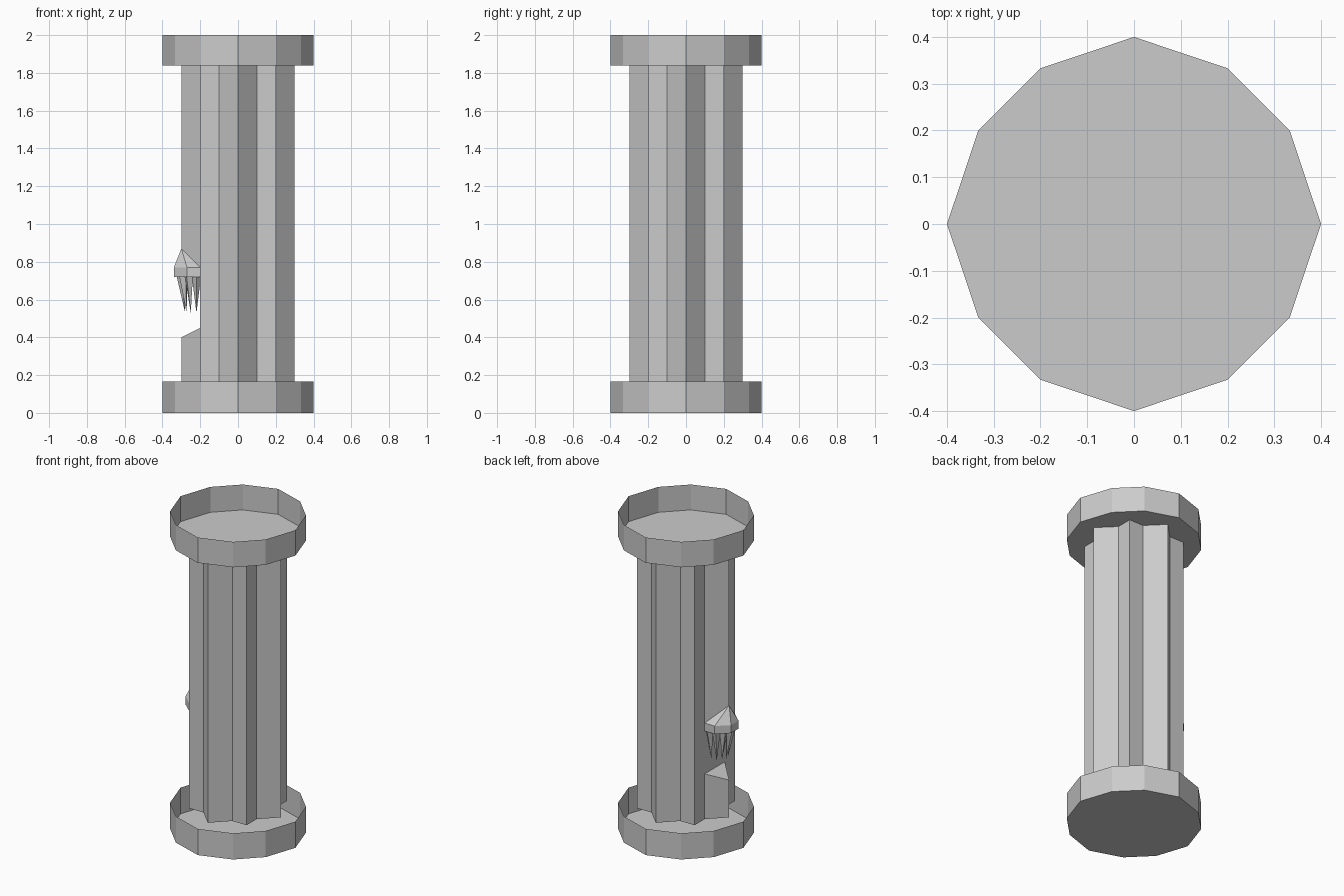
import bpy, bmesh, math
from mathutils import Vector

cube = bpy.data.objects.get("Cube")
if cube:
    bpy.data.objects.remove(cube, do_unlink=True)

stone = bpy.data.materials.new("grey_stone")
stone.use_nodes = True
GREY = (0.6, 0.6, 0.6, 1)
stone.diffuse_color = GREY
stone.node_tree.nodes["Principled BSDF"].inputs["Base Color"].default_value = GREY


def finish(name, bm):
    mesh = bpy.data.meshes.new(name)
    bm.to_mesh(mesh)
    bm.free()
    mesh.materials.append(stone)
    obj = bpy.data.objects.new(name, mesh)
    bpy.context.collection.objects.link(obj)
    return obj


def walls(bm, outline, low, high):
    """Upright walls round an anticlockwise outline; low and high give z per corner."""
    bottom = [bm.verts.new((x, y, z)) for (x, y), z in zip(outline, low)]
    top = [bm.verts.new((x, y, z)) for (x, y), z in zip(outline, high)]
    n = len(outline)
    for i in range(n):
        j = (i + 1) % n
        bm.faces.new((bottom[i], bottom[j], top[j], top[i]))
    return bottom, top


def quarter_turns(points):
    """Repeat one quarter of an outline four times round the axis."""
    out = []
    for _ in range(4):
        out += points
        points = [(-y, x) for x, y in points]
    return out


FLOOR, CEIL = 0.165, 1.84

# Twelve-sided open trays at the foot and the head
tray = quarter_turns([(0.4, 0), (0.333, 0.2), (0.2, 0.333)])
for name, z0, z1 in (("base_tray", 0, FLOOR), ("top_tray", CEIL, 2)):
    bm = bmesh.new()
    bottom, top = walls(bm, tray, [z0] * 12, [z1] * 12)
    bm.faces.new(bottom[::-1])
    finish(name, bm)

# Star-shaped shaft, leaving out the ridge on the -x side
star = quarter_turns([(0.3, 0), (0.2, 0.1), (0.2, 0.2), (0.1, 0.2)])
star = [p for p in star if p[0] > -0.25]
bm = bmesh.new()
walls(bm, star, [FLOOR] * len(star), [CEIL] * len(star))
finish("shaft", bm)

# The broken ridge, with slanted ends above and below the gap
ridge = [(-0.2, 0.1), (-0.3, 0), (-0.2, -0.1)]
for name, low, high in (("lower_ridge", [FLOOR] * 3, [0.45, 0.4, 0.45]),
                        ("upper_ridge", [0.77, 0.87, 0.77], [CEIL] * 3)):
    bm = bmesh.new()
    bottom, top = walls(bm, ridge, low, high)
    bm.faces.new(bottom[::-1])
    bm.faces.new(top)
    finish(name, bm)

# Flared hood under the upper ridge
side = [(-0.2, 0.1), (-0.27, 0.1), (-0.34, 0.037)]
hood = side + [(x, -y) for x, y in reversed(side)]
bm = bmesh.new()
bottom, top = walls(bm, hood, [0.72] * 6, [0.77] * 6)
bm.faces.new(bottom[::-1])
apex = bm.verts.new((-0.3, 0, 0.87))
for a, b in zip(top, top[1:]):
    bm.faces.new((a, b, apex))
finish("hood", bm)

# Thin spikes hanging in a half ring below the hood
bm = bmesh.new()
for i in range(7):
    angle = math.radians(90 + 30 * i)
    out = Vector((math.cos(angle), math.sin(angle), 0))
    centre = Vector((-0.22, 0, 0.72)) + out * 0.08
    tip = bm.verts.new(Vector((-0.22, 0, 0.53)) + out * 0.06)
    ring = []
    for k in range(4):
        t = angle + k * math.pi / 2
        ring.append(bm.verts.new(centre + 0.024 * Vector((math.cos(t), math.sin(t), 0))))
    for k in range(4):
        bm.faces.new((ring[(k + 1) % 4], ring[k], tip))
    bm.faces.new(ring)
finish("hanging_spikes", bm)
